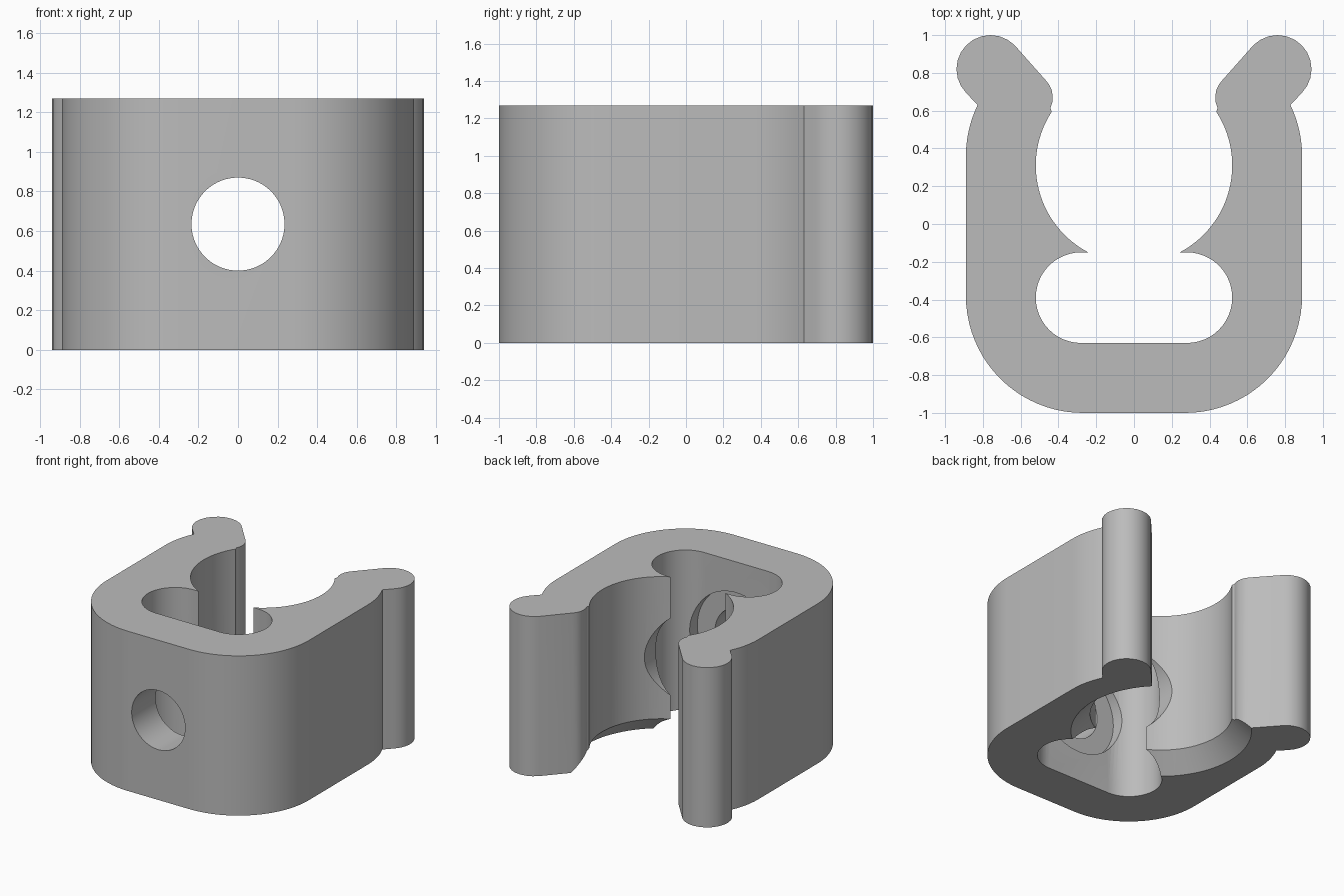
import bpy, bmesh, math
from mathutils import Matrix

cube = bpy.data.objects.get("Cube")
if cube:
    bpy.data.objects.remove(cube, do_unlink=True)

HEIGHT = 1.27
MID = HEIGHT / 2

grey = bpy.data.materials.new("plain grey")
grey.use_nodes = True
colour = (0.5, 0.5, 0.5, 1)
grey.diffuse_color = colour
grey.node_tree.nodes["Principled BSDF"].inputs["Base Color"].default_value = colour


def arc(cx, cy, r, start, end, steps):
    """Points along an arc, angles in degrees."""
    angles = [math.radians(start + (end - start) * i / steps) for i in range(steps + 1)]
    return [(cx + r * math.cos(a), cy + r * math.sin(a)) for a in angles]


def make_object(name, bm):
    mesh = bpy.data.meshes.new(name)
    bmesh.ops.recalc_face_normals(bm, faces=bm.faces)
    bm.to_mesh(mesh)
    bm.free()
    mesh.materials.append(grey)
    obj = bpy.data.objects.new(name, mesh)
    bpy.context.collection.objects.link(obj)
    return obj


def cone(name, r1, r2, depth, matrix):
    bm = bmesh.new()
    bmesh.ops.create_cone(bm, cap_ends=True, segments=96, radius1=r1, radius2=r2,
                          depth=depth, matrix=matrix)
    return make_object(name, bm)


def cut(target, cutter):
    cutter.hide_render = True
    mod = target.modifiers.new("cut", 'BOOLEAN')
    mod.operation = 'DIFFERENCE'
    mod.solver = 'EXACT'
    mod.object = cutter
    bpy.context.view_layer.objects.active = target
    bpy.ops.object.modifier_apply(modifier=mod.name)
    bpy.data.objects.remove(cutter, do_unlink=True)


# Half profile: outer wall, rounded lip, round seat, cusp, pocket
half = arc(0.27, -0.38, 0.62, -90, 0, 20)
half += arc(0.27, 0.36, 0.62, 0, 25.8, 6)
half += arc(0.76, 0.82, 0.18, -45, 135, 12)
half += arc(0.56, 0.67, 0.13, 135, 205, 5)
half += arc(0, 0.31, 0.52, 33, -62.2, 28)
half += arc(0.28, -0.39, 0.24, 90, -90, 24)
profile = half + [(-x, y) for x, y in reversed(half)]

# Clip body extruded upwards
bm = bmesh.new()
face = bm.faces.new([bm.verts.new((x, y, 0)) for x, y in profile])
top = bmesh.ops.extrude_face_region(bm, geom=[face], use_keep_orig=True)
bmesh.ops.translate(bm, vec=(0, 0, HEIGHT),
                    verts=[v for v in top["geom"] if isinstance(v, bmesh.types.BMVert)])
clip = make_object("clip_body", bm)

# Screw hole through the front wall, and wide head clearance from the back
turn = Matrix.Rotation(math.radians(90), 4, 'X')
cut(clip, cone("screw_hole", 0.235, 0.235, 1.0,
               Matrix.Translation((0, -0.9, MID)) @ turn))
cut(clip, cone("head_clearance", 0.39, 0.39, 1.4,
               Matrix.Translation((0, 0, MID)) @ turn))

# Sloped lead-in under the round seat
cut(clip, cone("lead_in", 0.68, 0.50, 0.18, Matrix.Translation((0, 0.31, 0.07))))

bpy.ops.object.select_all(action='DESELECT')
clip.select_set(True)
bpy.context.view_layer.objects.active = clip
bpy.ops.object.shade_smooth_by_angle(angle=math.radians(28))
